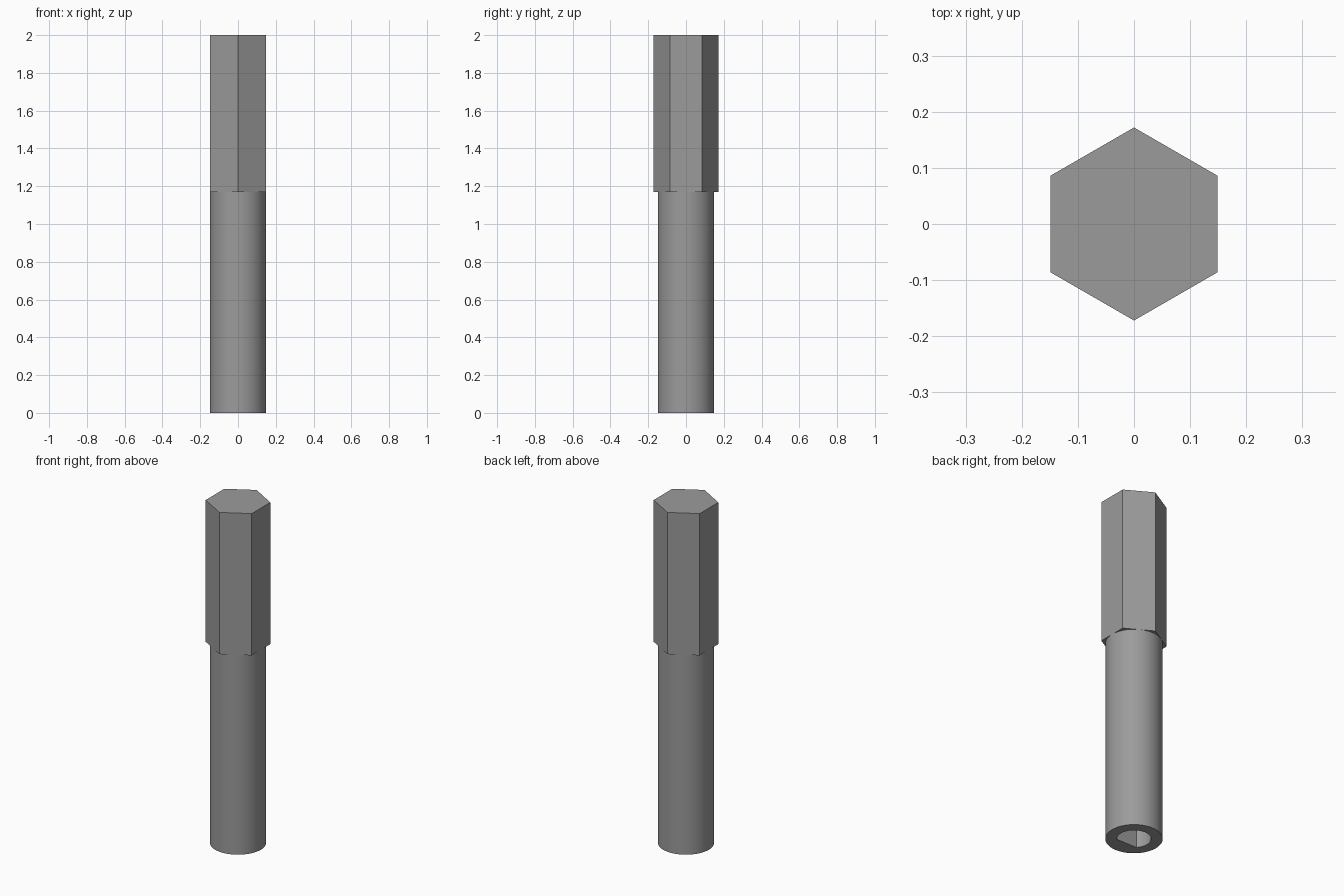
import bpy, bmesh, math

if "Cube" in bpy.data.objects:
    bpy.data.objects.remove(bpy.data.objects["Cube"])

HEX_R, SHAFT_R, SPLIT, TOP = 0.172, 0.149, 1.17, 2.0
BORE_R, BORE_FLAT, BORE_DEPTH = 0.089, 0.06, 0.6

grey = bpy.data.materials.new("mid grey")
grey.diffuse_color = (0.33, 0.33, 0.33, 1)
grey.use_nodes = True
grey.node_tree.nodes["Principled BSDF"].inputs["Base Color"].default_value = grey.diffuse_color


def circle(radius, count, start=0.0, sweep=math.tau, closed=True):
    steps = count if closed else count - 1
    return [(radius * math.cos(start + sweep * i / steps),
             radius * math.sin(start + sweep * i / steps)) for i in range(count)]


def ring(bm, points, z):
    return [bm.verts.new((x, y, z)) for x, y in points]


def wall(bm, low, high):
    n = len(low)
    for i in range(n):
        j = (i + 1) % n
        bm.faces.new((low[i], low[j], high[j], high[i]))


def finish(bm, name):
    bmesh.ops.recalc_face_normals(bm, faces=bm.faces[:])
    mesh = bpy.data.meshes.new(name)
    bm.to_mesh(mesh)
    bm.free()
    obj = bpy.data.objects.new(name, mesh)
    mesh.materials.append(grey)
    bpy.context.collection.objects.link(obj)
    return obj


# Hexagonal head, corners pointing front and back
bm = bmesh.new()
outline = circle(HEX_R, 6, math.pi / 2)
low, high = ring(bm, outline, SPLIT), ring(bm, outline, TOP)
wall(bm, low, high)
bm.faces.new(low)
bm.faces.new(high)
finish(bm, "hex_head")

# Round shaft with a D-shaped blind bore, its flat towards the front
bm = bmesh.new()
outline = circle(SHAFT_R, 72)
low, high = ring(bm, outline, 0), ring(bm, outline, SPLIT)
wall(bm, low, high)
bm.faces.new(high)
corner = math.asin(BORE_FLAT / BORE_R)
bore = circle(BORE_R, 48, -corner, math.pi + 2 * corner, closed=False)
mouth, end = ring(bm, bore, 0), ring(bm, bore, BORE_DEPTH)
wall(bm, mouth, end)
bm.faces.new(end)
# Annular bottom face between the rim and the bore mouth
rim = [e for e in bm.edges if all(v.co.z < 1e-6 for v in e.verts)]
bmesh.ops.triangle_fill(bm, use_beauty=True, use_dissolve=False, edges=rim)
shaft = finish(bm, "shaft")

bpy.context.view_layer.objects.active = shaft
shaft.select_set(True)
bpy.ops.object.shade_smooth_by_angle(angle=math.radians(30))
